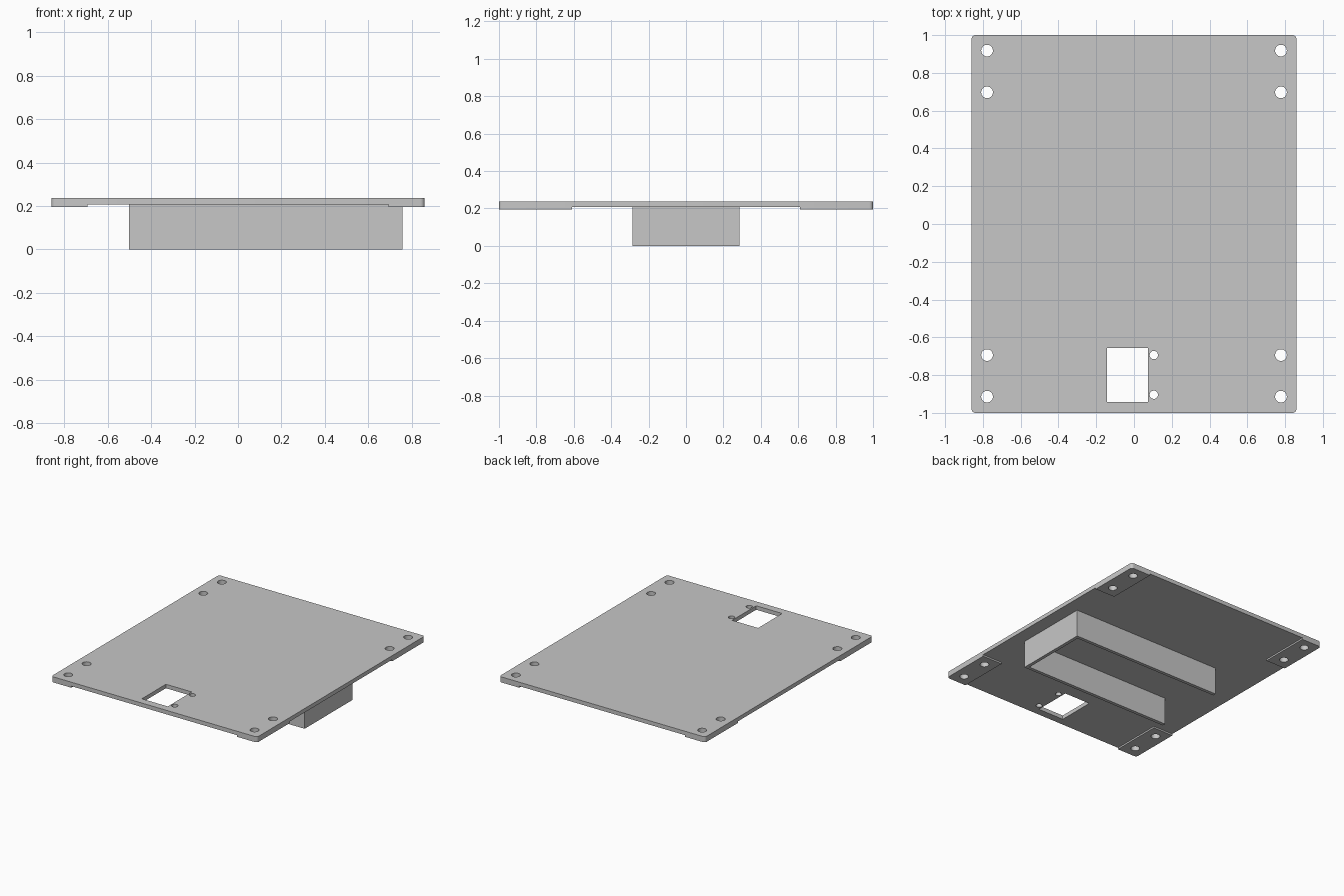
import bpy
from math import cos, sin, pi

cube = bpy.data.objects.get("Cube")
if cube:
    bpy.data.objects.remove(cube, do_unlink=True)

grey = bpy.data.materials.new("plain grey")
grey.use_nodes = True
COLOUR = (0.57, 0.57, 0.57, 1)
grey.diffuse_color = COLOUR
grey.node_tree.nodes["Principled BSDF"].inputs["Base Color"].default_value = COLOUR

HALF_X, HALF_Y = 0.86, 1.0
PAD_Z, PLATE_Z, TOP_Z = 0.195, 0.207, 0.237
CORNER = 0.02


def arc(x, y, r, start, sweep, steps):
    return [(x + r * cos(start + sweep * i / steps), y + r * sin(start + sweep * i / steps))
            for i in range(steps + 1)]


def circle(x, y, r):
    return arc(x, y, r, 0, 2 * pi, 32)[:-1]


def rectangle(x0, x1, y0, y1):
    """Counter-clockwise outline, rounded where it meets a corner of the plate."""
    points = []
    for i, (x, y, sx, sy) in enumerate(((x1, y1, 1, 1), (x0, y1, -1, 1),
                                        (x0, y0, -1, -1), (x1, y0, 1, -1))):
        if abs(x) == HALF_X and abs(y) == HALF_Y:
            points += arc(x - sx * CORNER, y - sy * CORNER, CORNER, i * pi / 2, pi / 2, 6)
        else:
            points.append((x, y))
    return points


def slab(name, outlines, z0, z1):
    """Solid of even thickness; outlines after the first are holes through it."""
    curve = bpy.data.curves.new(name, 'CURVE')
    curve.dimensions = '2D'
    curve.fill_mode = 'BOTH'
    curve.extrude = (z1 - z0) / 2
    for outline in outlines:
        spline = curve.splines.new('POLY')
        spline.points.add(len(outline) - 1)
        for point, (x, y) in zip(spline.points, outline):
            point.co = (x, y, 0, 1)
        spline.use_cyclic_u = True
        spline.use_smooth = False
    curve.materials.append(grey)
    obj = bpy.data.objects.new(name, curve)
    obj.location.z = (z0 + z1) / 2
    bpy.context.collection.objects.link(obj)
    bpy.ops.object.select_all(action='DESELECT')
    obj.select_set(True)
    bpy.context.view_layer.objects.active = obj
    bpy.ops.object.convert(target='MESH')
    bpy.ops.object.shade_smooth_by_angle()


# Corner pads, each with two screw holes
screw_holes = []
for sx, side in ((-1, "right"), (1, "left")):
    for end, limits, hole_ys in (("front", (-HALF_Y, -0.61), (-0.914, -0.694)),
                                 ("back", (0.61, HALF_Y), (0.697, 0.918))):
        holes = [circle(sx * 0.778, y, 0.031) for y in hole_ys]
        pad = rectangle(*sorted((sx * 0.693, sx * HALF_X)), *limits)
        slab(f"{end}_{side}_pad", [pad, *holes], PAD_Z, PLATE_Z)
        screw_holes += holes

# Main plate with screw holes, rectangular opening and its two small holes
opening = rectangle(-0.143, 0.074, -0.943, -0.656)
small_holes = [circle(0.105, y, 0.022) for y in (-0.904, -0.694)]
plate = rectangle(-HALF_X, HALF_X, -HALF_Y, HALF_Y)
slab("base_plate", [plate, opening, *small_holes, *screw_holes], PLATE_Z, TOP_Z)

# U-shaped holder wall underneath, open towards -x
WALL, X0, X1, Y = 0.025, -0.502, 0.757, 0.286
holder = [(X0, -Y), (X1, -Y), (X1, Y), (X0, Y),
          (X0, Y - WALL), (X1 - WALL, Y - WALL), (X1 - WALL, WALL - Y), (X0, WALL - Y)]
slab("holder_wall", [holder], 0, PLATE_Z)
